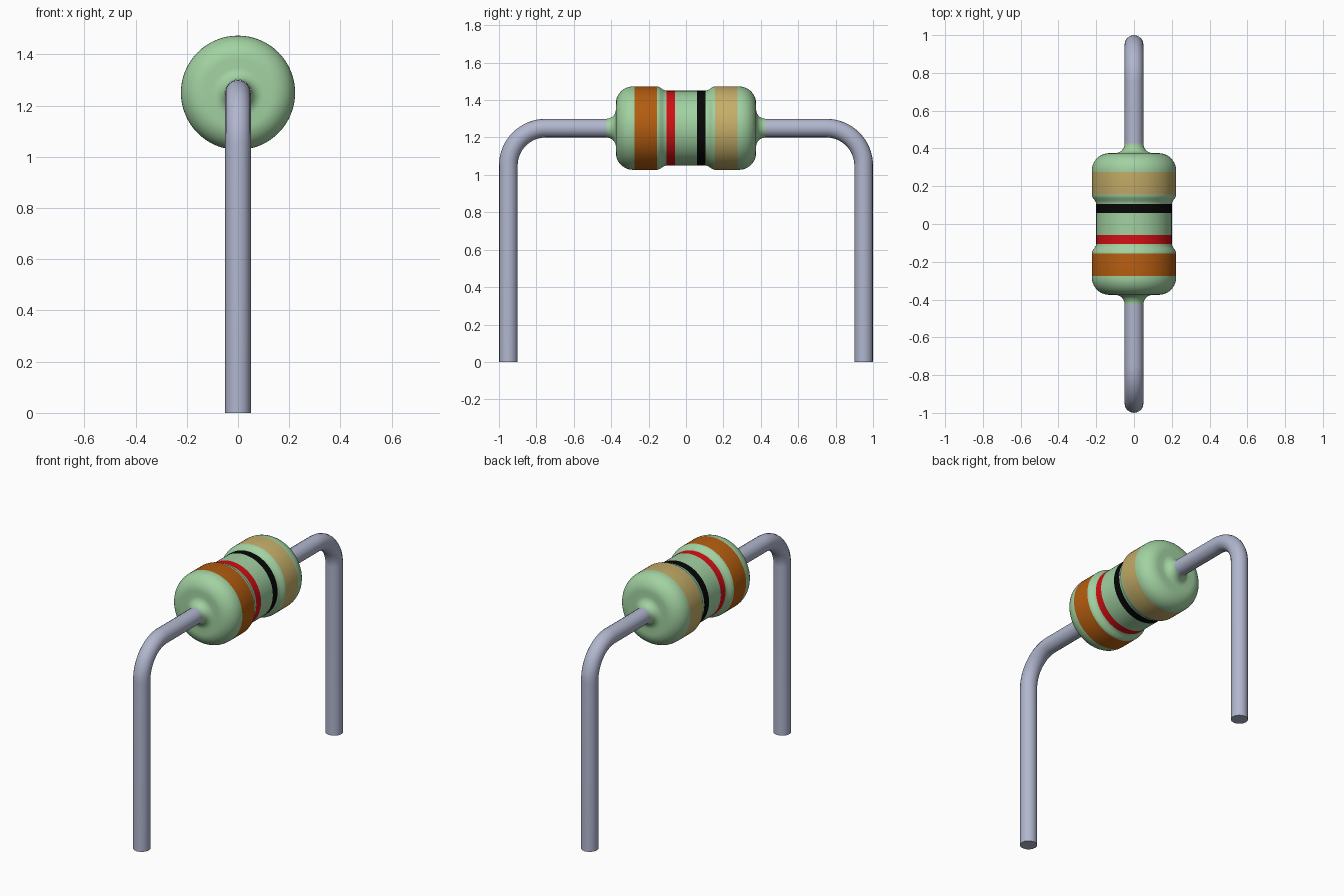
import bpy
import bmesh
from math import sin, cos, pi, radians

AXIS_Z = 1.25
WIRE_R = 0.05
LEG_Y = 0.95
BEND_R = 0.2
SIDES = 64

cube = bpy.data.objects.get("Cube")
if cube:
    bpy.data.objects.remove(cube, do_unlink=True)


def make_material(name, rgb):
    mat = bpy.data.materials.new(name)
    mat.use_nodes = True
    color = (*rgb, 1)
    mat.diffuse_color = color
    mat.node_tree.nodes["Principled BSDF"].inputs["Base Color"].default_value = color
    return mat


def arc(cx, cy, r, start, end, steps):
    """Points along a circular arc, angles in degrees."""
    angles = [radians(start + (end - start) * i / steps) for i in range(steps + 1)]
    return [(cx + r * cos(a), cy + r * sin(a)) for a in angles]


def smooth(obj):
    bpy.ops.object.select_all(action="DESELECT")
    obj.select_set(True)
    bpy.context.view_layer.objects.active = obj
    bpy.ops.object.shade_smooth_by_angle(angle=radians(40))


green = make_material("pale green coating", (0.36, 0.64, 0.36))
orange = make_material("orange band", (0.46, 0.11, 0.005))
red = make_material("red band", (0.64, 0.005, 0.007))
black = make_material("black band", (0.002, 0.002, 0.002))
gold = make_material("gold band", (0.56, 0.42, 0.14))
metal = make_material("lead metal", (0.44, 0.47, 0.62))

# Wire lead: one bent wire running from foot to foot through the body
half = [(LEG_Y, 0)] + arc(LEG_Y - BEND_R, AXIS_Z - BEND_R, BEND_R, 0, 90, 16)
path = half + [(-y, z) for y, z in reversed(half)]
curve = bpy.data.curves.new("wire_lead", "CURVE")
curve.dimensions = "3D"
curve.bevel_depth = WIRE_R
curve.bevel_resolution = 6
curve.use_fill_caps = True
spline = curve.splines.new("POLY")
spline.points.add(len(path) - 1)
for point, (y, z) in zip(spline.points, path):
    point.co = (0, y, z, 1)
curve.materials.append(metal)
wire = bpy.data.objects.new("wire_lead", curve)
bpy.context.collection.objects.link(wire)
bpy.ops.object.select_all(action="DESELECT")
wire.select_set(True)
bpy.context.view_layer.objects.active = wire
bpy.ops.object.convert(target="MESH")
smooth(bpy.context.view_layer.objects.active)

# Body profile as (y, radius) from the middle outwards, mirrored to both ends
bands = [(-0.275, -0.155, 1), (-0.105, -0.058, 2), (0.058, 0.105, 3), (0.155, 0.275, 4)]
profile = [(0.058, 0.2), (0.105, 0.2)]
profile += [(0.105 + 0.05 * t, 0.2 + 0.023 * (1 - cos(pi * t)) / 2)
            for t in (0.2, 0.4, 0.6, 0.8, 1)]
profile += [(0.275, 0.223)]
profile += arc(0.283, 0.131, 0.092, 90, 0, 10)
profile += arc(0.425, 0.1, 0.05, 180, 270, 8)
profile = [(-y, r) for y, r in reversed(profile)] + profile

# Resistor body: profile swept around the y axis, bands coloured by position
bm = bmesh.new()
rings = []
for y, r in profile:
    rings.append([bm.verts.new((r * cos(2 * pi * i / SIDES), y,
                                AXIS_Z + r * sin(2 * pi * i / SIDES)))
                  for i in range(SIDES)])
for k in range(len(rings) - 1):
    a, b = rings[k], rings[k + 1]
    mid = (profile[k][0] + profile[k + 1][0]) / 2
    index = next((m for lo, hi, m in bands if lo < mid < hi), 0)
    for i in range(SIDES):
        j = (i + 1) % SIDES
        face = bm.faces.new((a[i], b[i], b[j], a[j]))
        face.material_index = index
bmesh.ops.recalc_face_normals(bm, faces=bm.faces)
mesh = bpy.data.meshes.new("resistor_body")
bm.to_mesh(mesh)
bm.free()
for mat in (green, orange, red, black, gold):
    mesh.materials.append(mat)
body = bpy.data.objects.new("resistor_body", mesh)
bpy.context.collection.objects.link(body)
smooth(body)
